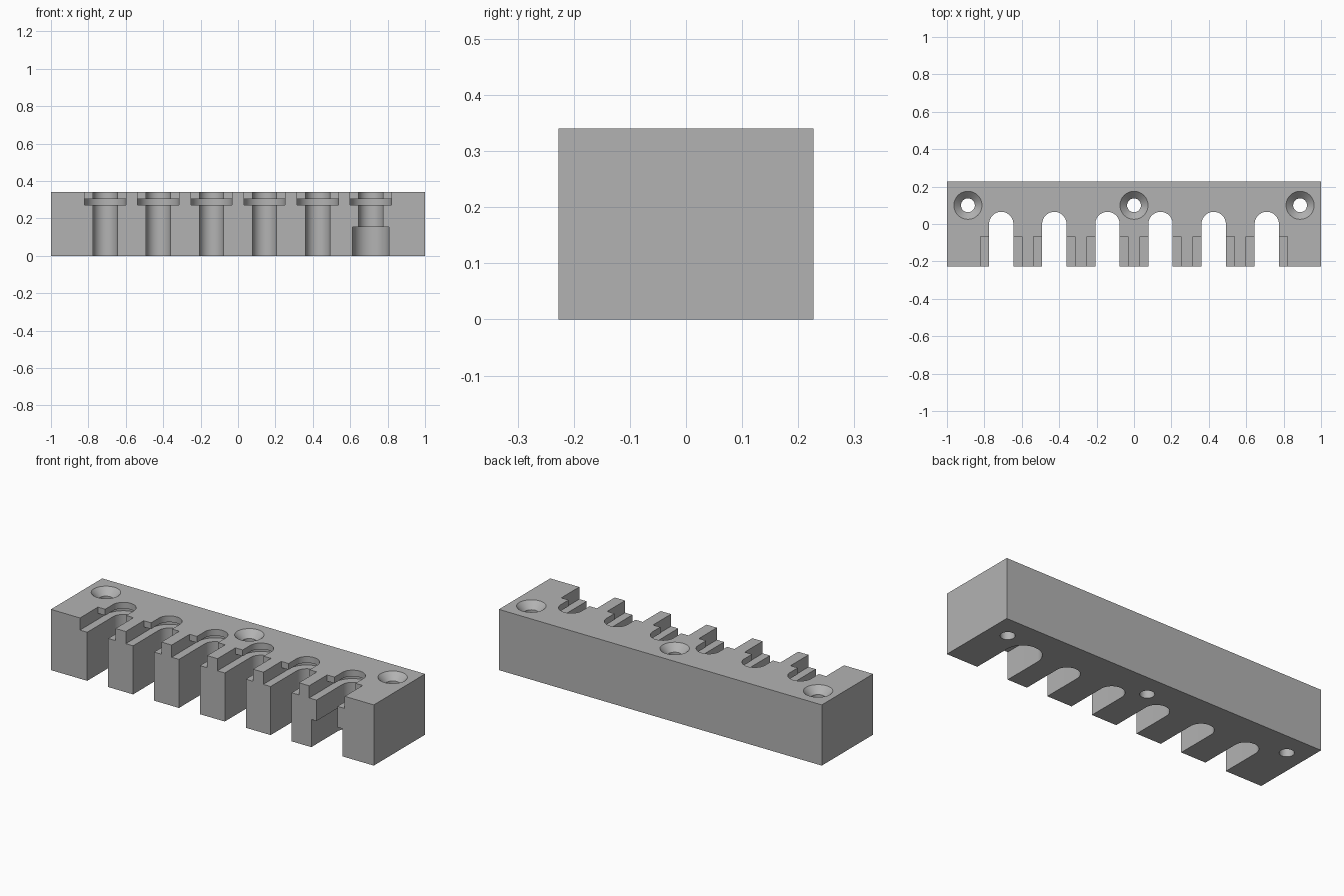
import bpy, bmesh
from math import sin, cos, pi

if "Cube" in bpy.data.objects:
    bpy.data.objects.remove(bpy.data.objects["Cube"], do_unlink=True)

LENGTH, DEPTH, HEIGHT = 2.0, 0.454, 0.34
FRONT = -DEPTH / 2
PITCH = 0.284
SLOTS = [PITCH * (i - 2.5) for i in range(6)]
OUT = 0.1  # overshoot of the cutters past the block

grey = bpy.data.materials.new("mid grey")
grey.use_nodes = True
grey.diffuse_color = (0.45, 0.45, 0.45, 1)
grey.node_tree.nodes["Principled BSDF"].inputs["Base Color"].default_value = grey.diffuse_color


def loft(bm, sections):
    """Close a solid through (outline, z) sections of equal point count."""
    rings = [[bm.verts.new((x, y, z)) for x, y in outline] for outline, z in sections]
    n = len(rings[0])
    for low, high in zip(rings, rings[1:]):
        for i in range(n):
            j = (i + 1) % n
            bm.faces.new((low[i], low[j], high[j], high[i]))
    bm.faces.new(rings[0][::-1])
    bm.faces.new(rings[-1])


def rect(x0, x1, y0, y1):
    return [(x0, y0), (x1, y0), (x1, y1), (x0, y1)]


def circle(x, y, r, n=48):
    return [(x + r * cos(2 * pi * i / n), y + r * sin(2 * pi * i / n)) for i in range(n)]


def u_shape(x, r, n=32):
    """Round-ended slot, open at the front."""
    arc = [(x + r * cos(pi * i / n), r * sin(pi * i / n)) for i in range(n + 1)]
    return arc + [(x - r, FRONT - OUT), (x + r, FRONT - OUT)]


def solid(name, parts):
    bm = bmesh.new()
    for sections in parts:
        loft(bm, sections)
    bmesh.ops.recalc_face_normals(bm, faces=bm.faces)
    mesh = bpy.data.meshes.new(name)
    bm.to_mesh(mesh)
    bm.free()
    obj = bpy.data.objects.new(name, mesh)
    bpy.context.collection.objects.link(obj)
    return obj


def prism(outline, z0, z1):
    return [(outline, z0), (outline, z1)]


block = solid("holder_block", [prism(rect(-1, 1, FRONT, -FRONT), 0, HEIGHT)])
block.data.materials.append(grey)

# Through slots, collar grooves, collar entry gates and one wide lower slot
narrow, collar, wide = 0.065, 0.11, 0.097
groove_low, groove_high = 0.272, 0.305
top = HEIGHT + OUT
cutters = [
    solid("slot_cutter", [prism(u_shape(x, narrow), -OUT, top) for x in SLOTS]),
    solid("groove_cutter", [prism(u_shape(x, collar), groove_low, groove_high) for x in SLOTS]),
    solid("gate_cutter", [prism(rect(x - collar, x + collar, FRONT - OUT, -0.068),
                                groove_low + 0.01, top) for x in SLOTS]),
    solid("wide_slot_cutter", [prism(u_shape(SLOTS[-1], wide), -OUT, 0.155)]),
]

# Countersunk screw holes
hole, sink, hole_y = 0.037, 0.075, 0.1
cone = sink - hole
cutters.append(solid("screw_hole_cutter", [
    [(circle(x, hole_y, hole), -OUT),
     (circle(x, hole_y, hole), HEIGHT - cone),
     (circle(x, hole_y, sink + cone), HEIGHT + cone)] for x in (-0.888, 0, 0.888)]))

for cutter in cutters:
    cutter.hide_render = True
    mod = block.modifiers.new(cutter.name, 'BOOLEAN')
    mod.operation = 'DIFFERENCE'
    mod.solver = 'EXACT'
    mod.object = cutter

# Bake the cuts and drop the cutters
deps = bpy.context.evaluated_depsgraph_get()
result = bpy.data.meshes.new_from_object(block.evaluated_get(deps))
block.modifiers.clear()
block.data = result
for cutter in cutters:
    bpy.data.objects.remove(cutter, do_unlink=True)

for obj in bpy.context.selected_objects:
    obj.select_set(False)
block.select_set(True)
bpy.context.view_layer.objects.active = block
bpy.ops.object.shade_smooth_by_angle(angle=pi / 6)
